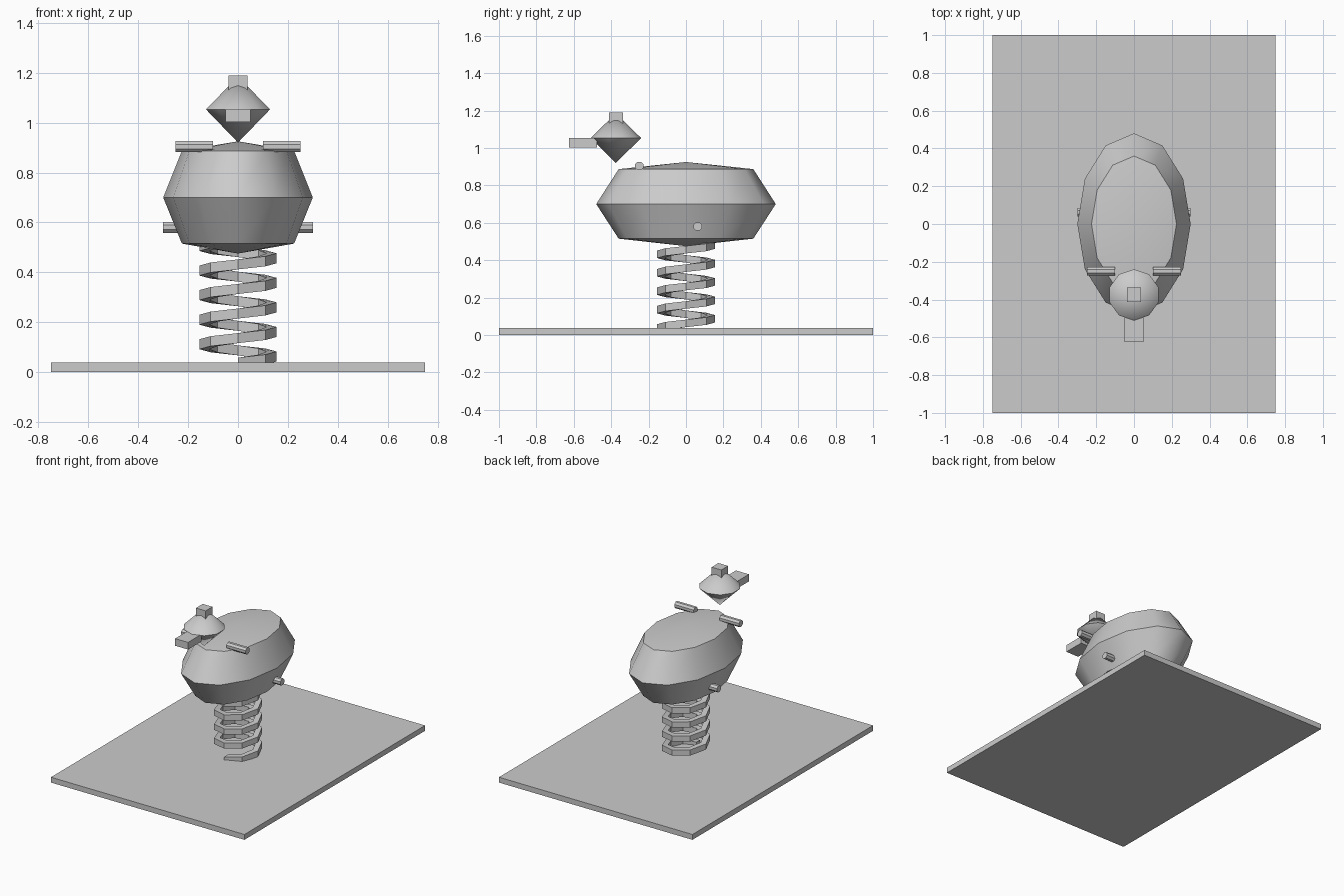
import bpy, bmesh, math
from mathutils import Matrix, Vector

cube = bpy.data.objects.get("Cube")
if cube:
    bpy.data.objects.remove(cube, do_unlink=True)

grey = bpy.data.materials.new("plain_grey")
grey.use_nodes = True
colour = (0.6, 0.6, 0.6, 1)
grey.diffuse_color = colour
grey.node_tree.nodes["Principled BSDF"].inputs["Base Color"].default_value = colour


def finish(name, bm, smooth=False):
    bmesh.ops.recalc_face_normals(bm, faces=bm.faces)
    mesh = bpy.data.meshes.new(name)
    bm.to_mesh(mesh)
    bm.free()
    mesh.materials.append(grey)
    obj = bpy.data.objects.new(name, mesh)
    bpy.context.collection.objects.link(obj)
    if smooth:
        bpy.ops.object.select_all(action='DESELECT')
        obj.select_set(True)
        bpy.context.view_layer.objects.active = obj
        bpy.ops.object.shade_smooth_by_angle(angle=math.radians(40))
    return obj


def box(name, centre, size):
    bm = bmesh.new()
    bmesh.ops.create_cube(bm, size=1, matrix=Matrix.LocRotScale(Vector(centre), None, Vector(size)))
    return finish(name, bm)


def bar(name, centre, length, radius):
    """Eight-sided bar lying along x."""
    bm = bmesh.new()
    turn = Matrix.Rotation(math.pi / 2, 4, 'Y') @ Matrix.Rotation(math.pi / 8, 4, 'Z')
    bmesh.ops.create_cone(bm, cap_ends=True, segments=8, radius1=radius, radius2=radius,
                          depth=length, matrix=Matrix.Translation(centre) @ turn)
    return finish(name, bm)


def spun(name, centre, rx, ry, sides, rings, bottom, top):
    """Closed faceted solid: rings are (radius factor, height), ends are points."""
    bm = bmesh.new()
    cx, cy = centre
    loops = []
    for f, z in rings:
        angles = [math.tau * i / sides - math.pi / 2 for i in range(sides)]
        loops.append([bm.verts.new((cx + rx * f * math.cos(a), cy + ry * f * math.sin(a), z))
                      for a in angles])
    ends = [bm.verts.new((cx, cy, z)) for z in (bottom, top)]
    for i in range(sides):
        j = (i + 1) % sides
        for low, high in zip(loops, loops[1:]):
            bm.faces.new((low[i], low[j], high[j], high[i]))
        bm.faces.new((ends[0], loops[0][j], loops[0][i]))
        bm.faces.new((ends[1], loops[-1][i], loops[-1][j]))
    return finish(name, bm, smooth=True)


def coil(name, radius, half, start, pitch, turns, steps):
    """Square-section helix, rising anticlockwise from the front."""
    bm = bmesh.new()
    previous = None
    for i in range(turns * steps + 1):
        a = math.tau * i / steps - math.pi / 2
        z = start + pitch * i / steps
        section = [bm.verts.new(((radius + u * half) * math.cos(a),
                                 (radius + u * half) * math.sin(a), z + v * half))
                   for u, v in ((-1, -1), (1, -1), (1, 1), (-1, 1))]
        if previous:
            for k in range(4):
                m = (k + 1) % 4
                bm.faces.new((previous[k], previous[m], section[m], section[k]))
        else:
            bm.faces.new(section)
        previous = section
    bm.faces.new(previous)
    return finish(name, bm)


# Ground plate and spring
box("base_plate", (0, 0, 0.01875), (1.5, 2, 0.0375))
coil("spring", 0.135, 0.02, 0.0375, 0.0985, 5, 8)

# Seat body
spun("seat_body", (0, 0), 0.3, 0.48, 12,
     [(0.75, 0.515), (1, 0.70), (0.75, 0.887)], 0.475, 0.925)

# Head with beak and crest
spun("head", (0, -0.375), 0.135, 0.135, 10, [(1, 1.053)], 0.92, 1.185)
box("beak", (0, -0.55, 1.028), (0.1, 0.15, 0.05))
box("crest", (0, -0.375, 1.152), (0.075, 0.075, 0.075))

# Handles and foot pegs on both sides
for side, s in (("left", 1), ("right", -1)):
    bar(side + "_handle", (s * 0.175, -0.25, 0.904), 0.15, 0.024)
    bar(side + "_foot_peg", (s * 0.225, 0.0625, 0.58), 0.15, 0.024)
